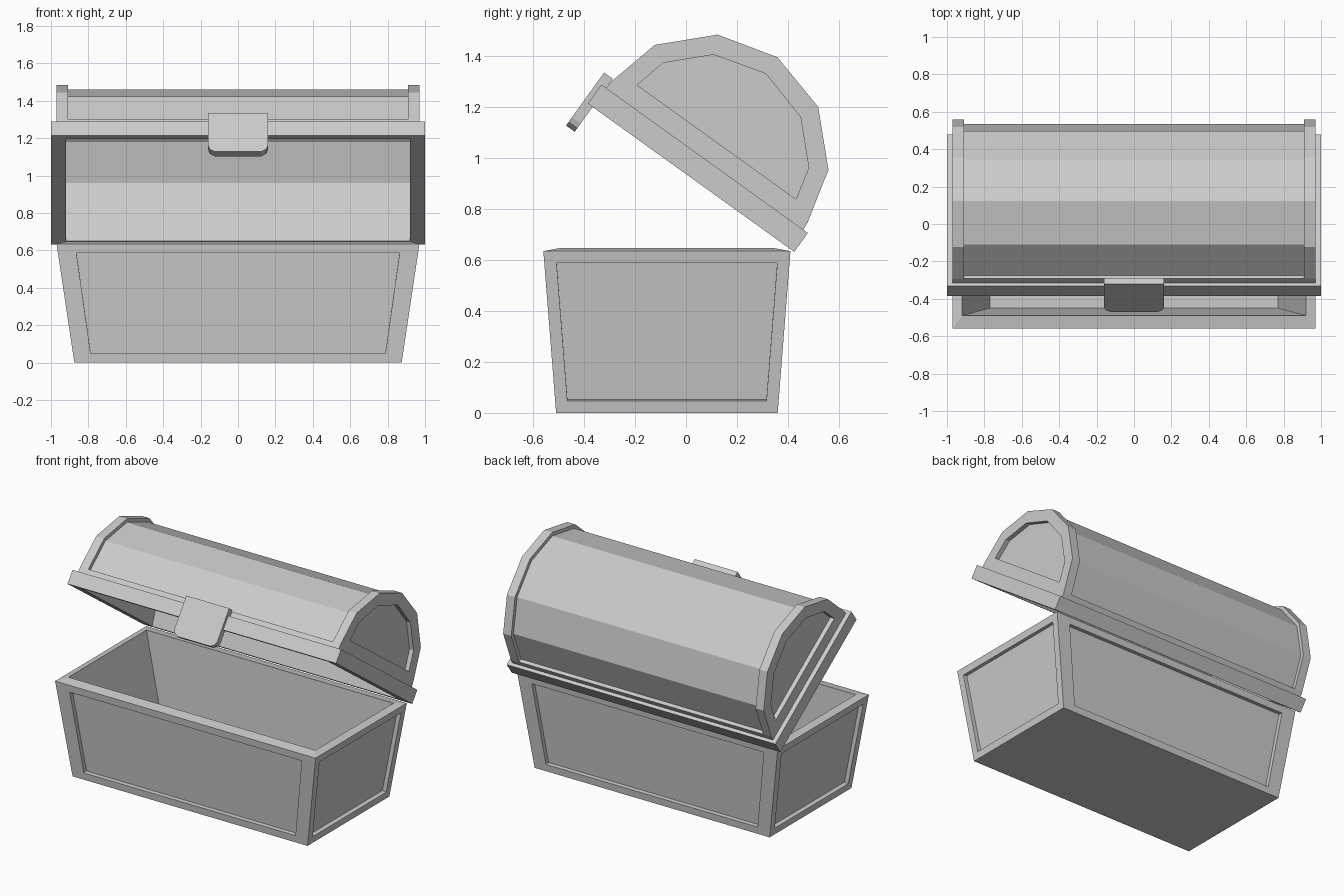
import bpy, bmesh, math
from mathutils import Matrix

if "Cube" in bpy.data.objects:
    bpy.data.objects.remove(bpy.data.objects["Cube"])


def loft(name, loops, cap=True):
    """Skin a list of equal-length loops, optionally capping both ends."""
    bm = bmesh.new()
    rings = [[bm.verts.new(p) for p in loop] for loop in loops]
    n = len(rings[0])
    for a, b in zip(rings, rings[1:]):
        for i in range(n):
            bm.faces.new((a[i], a[(i + 1) % n], b[(i + 1) % n], b[i]))
    if cap:
        bm.faces.new(rings[0])
        bm.faces.new(rings[-1])
    bmesh.ops.remove_doubles(bm, verts=bm.verts, dist=1e-4)
    bmesh.ops.recalc_face_normals(bm, faces=bm.faces)
    me = bpy.data.meshes.new(name)
    bm.to_mesh(me)
    bm.free()
    ob = bpy.data.objects.new(name, me)
    bpy.context.collection.objects.link(ob)
    return ob


def rect(x, y0, y1, z):
    return [(-x, y0, z), (x, y0, z), (x, y1, z), (-x, y1, z)]


def section(half, x):
    """Mirror a half profile of (y, z), ending at the crown, into a loop at x."""
    full = half + [(-y, z) for y, z in reversed(half[:-1])]
    return [(x, y, z) for y, z in full]


# Tapered, hollow chest body
body = loft("chest_body", [
    rect(0.875, -0.51, 0.36, 0),
    rect(0.97, -0.56, 0.41, 0.635),
    rect(0.92, -0.49, 0.34, 0.648),
    rect(0.77, -0.45, 0.30, 0.05)])

# Recessed panels on the four outer walls
bm = bmesh.new()
bm.from_mesh(body.data)
walls = []
for f in bm.faces:
    c = f.calc_center_median()
    if abs(f.normal.z) < 0.3 and f.normal.x * c.x + f.normal.y * (c.y + 0.075) > 0:
        walls.append(f)
bmesh.ops.inset_individual(bm, faces=walls, thickness=0.048, use_even_offset=True)
for f in walls:
    if abs(f.normal.y) > 0.5:
        for v in f.verts:
            v.co.x *= 0.945
bmesh.ops.inset_individual(bm, faces=walls, thickness=0, depth=-0.028)
bm.to_mesh(body.data)
bm.free()

# Lid half profiles (depth from centre, height above the rim's underside)
outer = [(0.48, 0.06), (0.474, 0.125), (0.474, 0.125),
         (0.42, 0.34), (0.243, 0.517), (0, 0.582)]
barrel = [(0.48, 0.06), (0.474, 0.125), (0.449, 0.12),
          (0.397, 0.33), (0.23, 0.496), (0, 0.557)]
panel = [(0.384, 0.172), (0.384, 0.172), (0.384, 0.172),
         (0.352, 0.302), (0.21, 0.444), (0, 0.503)]
cavity = [(0.471, -0.01), (0.38, 0.32), (0.219, 0.475), (0, 0.535)]

# Lid: end panel, raised end band, sunken barrel, then the same mirrored
half = [(panel, 0.94), (panel, 0.97), (outer, 0.97), (outer, 0.91), (barrel, 0.91)]
loops = [section(p, -x) for p, x in half] + [section(p, x) for p, x in reversed(half)]
lid = loft("lid_barrel", loops)
rim = loft("lid_rim", [rect(1, -0.499, 0.499, 0), rect(1, -0.499, 0.499, 0.0915)])

# Hollow out the lid and its rim
cutter = loft("lid_cavity_cutter", [section(cavity, -0.92), section(cavity, 0.92)])
cutter.hide_render = True
cutter.display_type = 'WIRE'
for ob in (lid, rim):
    mod = ob.modifiers.new("hollow", 'BOOLEAN')
    mod.operation = 'DIFFERENCE'
    mod.solver = 'EXACT'
    mod.object = cutter

# Latch plate with rounded lower corners
edge = [(0.16, 0.136), (0.16, -0.08), (0.151, -0.103), (0.125, -0.12)]
shape = edge + [(-x, z) for x, z in reversed(edge)]
latch = loft("latch", [[(x, y, z) for x, z in shape] for y in (-0.518, -0.476)])

# Swing the lid parts open about the back hinge
swing = (Matrix.Translation((0, 0.425, 0.632))
         @ Matrix.Rotation(math.radians(-35.7), 4, 'X')
         @ Matrix.Translation((0, -0.499, 0)))
for ob in (lid, rim, cutter, latch):
    ob.matrix_world = swing
